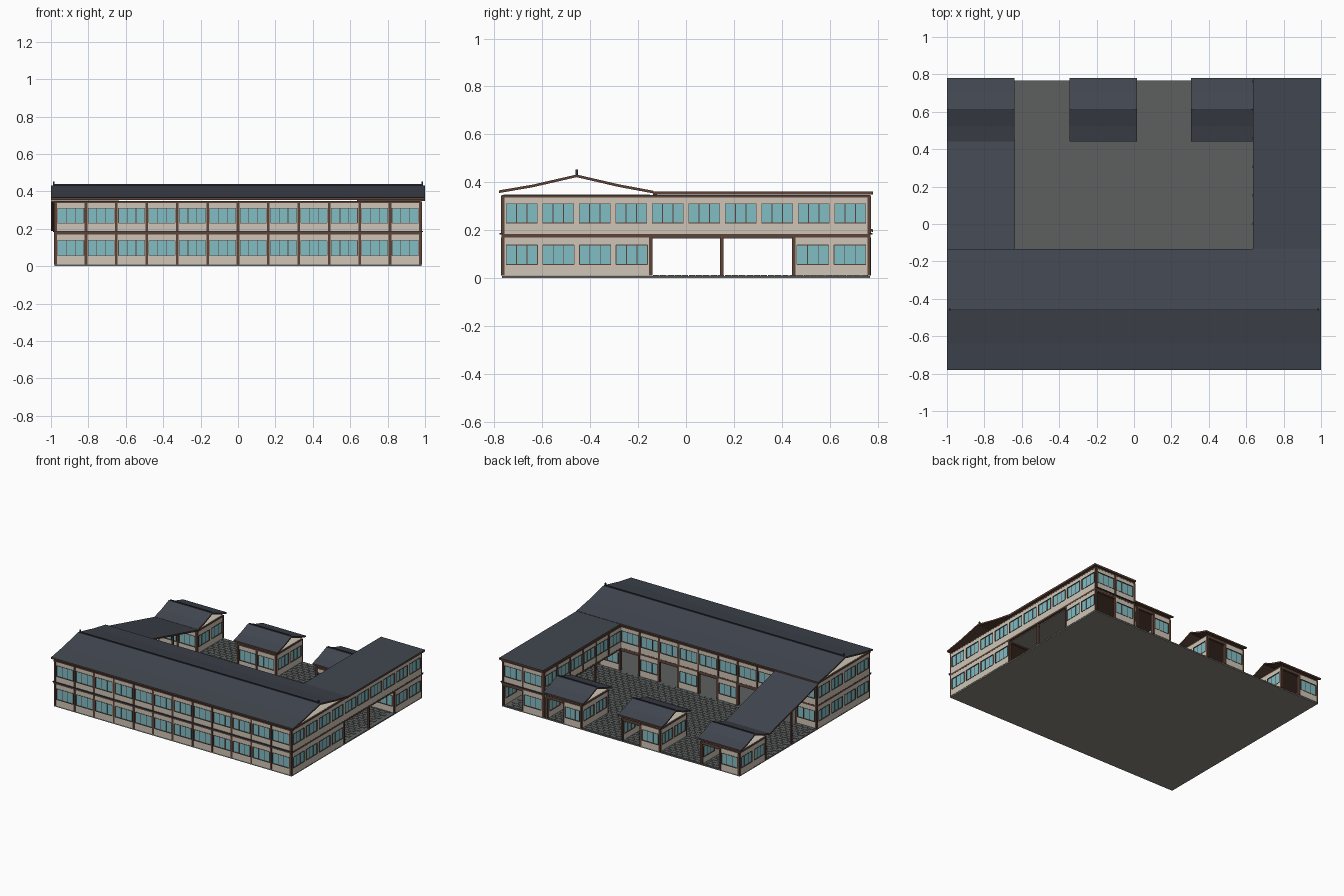
import bpy, bmesh

if "Cube" in bpy.data.objects:
    bpy.data.objects.remove(bpy.data.objects["Cube"])

def mat(name, col):
    m = bpy.data.materials.new(name)
    m.diffuse_color = (*col, 1)
    m.use_nodes = True
    m.node_tree.nodes["Principled BSDF"].inputs["Base Color"].default_value = m.diffuse_color
    return m

PLASTER = mat("plaster", (0.62, 0.56, 0.47))
WOOD = mat("dark wood", (0.11, 0.056, 0.04))
GLASS = mat("teal glass", (0.22, 0.51, 0.56))
ROOF = mat("slate roof", (0.053, 0.062, 0.08))
TRIM = mat("ridge trim", (0.03, 0.034, 0.045))
PAVING = mat("paving", (0.11, 0.118, 0.115))
STONE = mat("foundation stone", (0.25, 0.235, 0.205))

parts = {}

def box(part, m, lo, hi):
    """Add a box to the named part (one object per part)."""
    bm = parts.setdefault(part, (bmesh.new(), m))[0]
    v = [bm.verts.new((x, y, z)) for x in (lo[0], hi[0])
         for y in (lo[1], hi[1]) for z in (lo[2], hi[2])]
    for f in ((0, 1, 3, 2), (4, 6, 7, 5), (0, 4, 5, 1),
              (2, 3, 7, 6), (0, 2, 6, 4), (1, 5, 7, 3)):
        bm.faces.new([v[i] for i in f])

def wall(sec, axis, at, a0, a1, n, z0, skip=(), posts=False):
    """Row of n window bays along x or y; skipped bays stay open."""
    def b(part, m, u0, u1, zl, zh, t):
        if axis == 'x':
            box(sec + part, m, (u0, at - t, zl), (u1, at + t, zh))
        else:
            box(sec + part, m, (at - t, u0, zl), (at + t, u1, zh))
    z1, w = z0 + 0.16, (a1 - a0) / n
    for i in range(n):
        u, e = a0 + i * w, a0 + (i + 1) * w
        if i in skip:
            b("_wood", WOOD, u, e, z1 - 0.012, z1, 0.008)
            continue
        l, r, s, h = u + 0.011, e - 0.011, z0 + 0.047, z0 + 0.127
        b("_walls", PLASTER, u, e, z0, s, 0.008)
        b("_walls", PLASTER, u, e, h, z1, 0.008)
        b("_walls", PLASTER, u, l, s, h, 0.008)
        b("_walls", PLASTER, r, e, s, h, 0.008)
        b("_glass", GLASS, l, r, s, h, 0.004)
        # frame and mullions
        b("_wood", WOOD, l, r, s - 0.002, s + 0.001, 0.010)
        b("_wood", WOOD, l, r, h - 0.001, h + 0.002, 0.010)
        for k in range(4):
            c = l + (r - l) * k / 3
            b("_wood", WOOD, c - 0.0015, c + 0.0015, s, h, 0.010 if k in (0, 3) else 0.006)
    for i in range(n + 1):
        if posts or i in (0, n) or i in skip or i - 1 in skip:
            c, p = a0 + i * w, 0.007 if posts else 0.005
            b("_wood", WOOD, c - p, c + p, z0, z1, 0.011 if posts else 0.009)

def make(name, bm, mats):
    bmesh.ops.recalc_face_normals(bm, faces=bm.faces)
    me = bpy.data.meshes.new(name)
    if len(mats) > 1:                       # tiles on top, timber elsewhere
        for f in bm.faces:
            f.material_index = 0 if f.normal.z > 0.1 else 1
    bm.to_mesh(me)
    bm.free()
    for m in mats:
        me.materials.append(m)
    ob = bpy.data.objects.new(name, me)
    bpy.context.collection.objects.link(ob)

def roof(name, x0, x1, profile, t=0.011):
    """Extrude a (y, z) top profile along x with thickness t."""
    bm = bmesh.new()
    rows = [[[bm.verts.new((x, y, z - d)) for y, z in profile] for d in (0, t)]
            for x in (x0, x1)]
    (a, b), (c, d) = rows
    for i in range(len(profile) - 1):
        for p, q in ((a, c), (b, d), (a, b), (c, d)):
            bm.faces.new((p[i], p[i + 1], q[i + 1], q[i]))
    for i in (0, -1):
        bm.faces.new((a[i], b[i], d[i], c[i]))
    make(name, bm, [ROOF, WOOD])

X, F, B = 0.975, -0.762, -0.15       # half width, front wall, back wall of main block
IN, HB, HF = 0.645, 0.762, 0.452     # inner wing wall, rear wall, hut front wall
Z = (0.01, 0.183)

# foundation with a paved top and staggered courtyard tiles
box("foundation", STONE, (-0.982, -0.768, 0), (0.982, 0.768, 0.006))
box("paved_base", PAVING, (-0.982, -0.768, 0.006), (0.982, 0.768, 0.009))
for j in range(30):
    y = B + 0.012 + j * 0.03
    for i in range(38 + 1):
        x = -0.97 + i * 0.05 - (j % 2) * 0.025
        if x > -0.972 and x + 0.047 < 0.975:
            box("courtyard_tiles", PAVING, (x, y, 0.009), (x + 0.047, y + 0.027, 0.0115))

# main block: two storeys
for z in Z:
    wall("main", 'x', F, -X, X, 12, z, posts=True)
    wall("main", 'y', -X, F, B, 4, z)
wall("main", 'y', X, F, B, 4, Z[0])
wall("main", 'x', B, -X, X, 12, Z[0], skip=(1, 3, 5, 7, 9, 11), posts=True)
wall("main", 'x', B, -X, IN, 10, Z[1], posts=True)

# right wing: full upper storey, passage below
wall("wing", 'y', X, F, HB, 10, Z[1])
wall("wing", 'y', IN, B, HB, 6, Z[1], posts=True)
wall("wing", 'x', HB, IN, X, 2, Z[1], posts=True)
wall("wing", 'x', HB, IN, X, 2, Z[0], skip=(1,))
wall("wing", 'x', HF, IN, X, 2, Z[0])
for x in (IN, X):
    wall("wing", 'y', x, HF, HB, 2, Z[0])

# passage posts on both sides
for x in (IN, X):
    box("passage_posts", WOOD, (x - 0.007, 0.143, 0.01), (x + 0.007, 0.157, 0.17))
    box("walkway_posts", WOOD, (-x - 0.007, 0.143, 0.01), (-x + 0.007, 0.157, 0.266))

# floors, soffits and ceilings
for z0, z1, o in ((0.170, 0.183, 0.009), (0.337, 0.347, 0.009)):
    box("main_floors", WOOD, (-X - o, F - o, z0), (X + o, B + o, z1))
    box("wing_floors", WOOD, (IN - o, B + o, z0), (X + o, HB + o, z1))
box("passage_soffit", STONE, (IN + 0.009, B + 0.009, 0.165), (X - 0.009, HF - 0.009, 0.17))
box("attic_floor", PLASTER, (-X, F, 0.347), (X, B, 0.349))
box("belt_trim", TRIM, (-0.99, -0.778, 0.182), (0.99, -0.764, 0.188))
box("belt_trim", TRIM, (IN, 0.764, 0.182), (0.99, 0.778, 0.188))

# main gable roof, open under the gables
Y = -0.457
roof("main_roof", -1, 1, [(-0.78, 0.366), (-0.64, 0.39), (Y, 0.432),
                          (-0.28, 0.391), (-0.135, 0.364)])
box("main_ridge", TRIM, (-0.985, Y - 0.003, 0.426), (0.985, Y + 0.003, 0.439))
for s in (-1, 1):
    box("ridge_ends", TRIM, (s * 0.985 - 0.004, Y - 0.005, 0.426),
        (s * 0.985 + 0.004, Y + 0.005, 0.453))

# flat wing roof and sloping walkway roof
roof("wing_roof", 0.637, 1, [(-0.137, 0.362), (0.78, 0.362)], 0.014)
roof("walkway_roof", -1, -0.637, [(-0.137, 0.352), (0.448, 0.2)])

# three single-storey huts along the rear edge
for i, (a, b) in enumerate(((-1.0, -0.64), (-0.345, 0.015), (0.305, 0.637))):
    n = "hut_%d" % (i + 1)
    l, r = a + 0.025, b - 0.025
    wall(n, 'x', HB, l, r, 2, Z[0], skip=(1,), posts=True)
    wall(n, 'x', HF + 0.012, l, r, 2, Z[0], posts=True)
    for x in (l, r):
        wall(n, 'y', x, HF + 0.012, HB, 2, Z[0])
    box(n + "_ceiling", WOOD, (l - 0.008, HF, 0.168), (r + 0.008, HB + 0.008, 0.18))
    box(n + "_attic_floor", PLASTER, (l, HF + 0.008, 0.18), (r, HB, 0.182))
    roof(n + "_roof", a, b, [(0.442, 0.203), (0.52, 0.226), (0.612, 0.263),
                             (0.70, 0.226), (0.78, 0.203)])
    box(n + "_ridge", TRIM, (a + 0.01, 0.609, 0.257), (b - 0.01, 0.615, 0.269))

for name, (bm, m) in parts.items():
    make(name, bm, [m])
